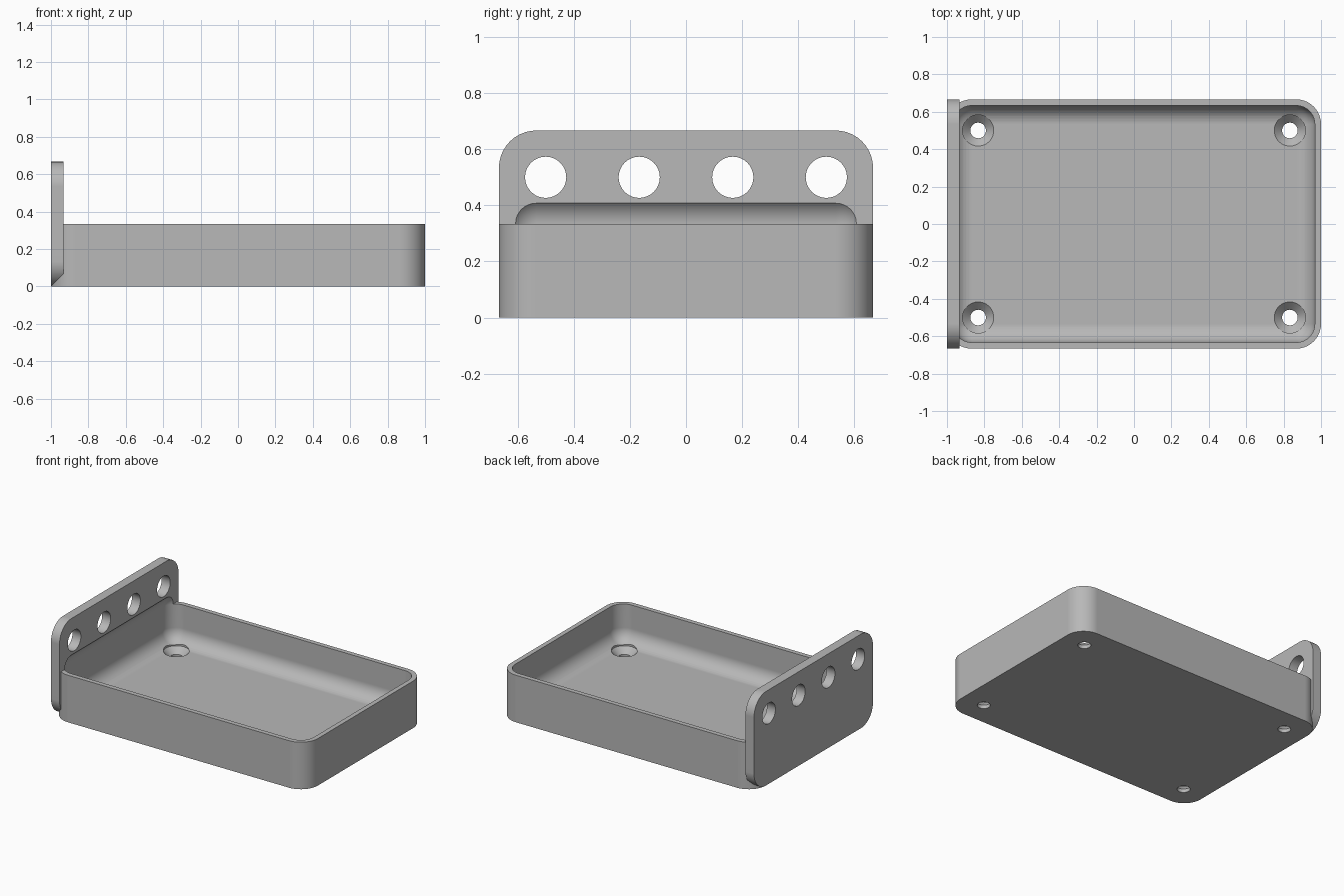
import bpy, bmesh, math
from mathutils import Matrix, Vector

# Remove the default cube
cube = bpy.data.objects.get("Cube")
if cube:
    bpy.data.objects.remove(cube, do_unlink=True)

# Single grey material
grey = bpy.data.materials.new("plain grey")
grey.use_nodes = True
grey.diffuse_color = (0.48, 0.48, 0.48, 1)
grey.node_tree.nodes["Principled BSDF"].inputs["Base Color"].default_value = (0.48, 0.48, 0.48, 1)

U = 1 / 30          # design unit
SEG = 10            # segments per rounded corner


def finish(name, bm):
    bmesh.ops.recalc_face_normals(bm, faces=bm.faces)
    mesh = bpy.data.meshes.new(name)
    bm.to_mesh(mesh)
    bm.free()
    mesh.materials.append(grey)
    ob = bpy.data.objects.new(name, mesh)
    bpy.context.collection.objects.link(ob)
    return ob


def rounded_box(name, lo, hi, radius, axis=None):
    """Box between two corners; rounds edges along one axis, or all edges."""
    lo, hi = Vector(lo) * U, Vector(hi) * U
    bm = bmesh.new()
    bmesh.ops.create_cube(bm, size=1)
    bmesh.ops.scale(bm, vec=hi - lo, verts=bm.verts)
    bmesh.ops.translate(bm, vec=(lo + hi) / 2, verts=bm.verts)
    edges = [e for e in bm.edges if axis is None or
             abs((e.verts[0].co - e.verts[1].co).normalized()[axis]) > 0.9]
    bmesh.ops.bevel(bm, geom=edges, offset=radius * U, offset_type='OFFSET',
                    segments=SEG, profile=0.5, affect='EDGES')
    return finish(name, bm)


def lathe(name, profile, centre, tilt=None):
    """Solid of revolution from (radius, height) pairs, with flat ends."""
    bm = bmesh.new()
    n = 48
    rings = [[bm.verts.new((r * U * math.cos(k * math.tau / n),
                            r * U * math.sin(k * math.tau / n), h * U))
              for k in range(n)] for r, h in profile]
    for a, b in zip(rings, rings[1:]):
        for k in range(n):
            j = (k + 1) % n
            bm.faces.new((a[k], a[j], b[j], b[k]))
    bm.faces.new(rings[0][::-1])
    bm.faces.new(rings[-1])
    if tilt:
        bmesh.ops.rotate(bm, matrix=tilt, verts=bm.verts)
    bmesh.ops.translate(bm, vec=Vector(centre) * U, verts=bm.verts)
    return finish(name, bm)


def boolean(target, other, operation):
    mod = target.modifiers.new("boolean", 'BOOLEAN')
    mod.operation = operation
    mod.solver = 'EXACT'
    mod.object = other
    bpy.context.view_layer.objects.active = target
    bpy.ops.object.modifier_apply(modifier=mod.name)
    bpy.data.objects.remove(other, do_unlink=True)


# Tray body joined with the upright end plate
tray = rounded_box("tray_with_end_plate", (-30, -20, 0), (30, 20, 10), 4, axis=2)
plate = rounded_box("end_plate", (-30, -20, 0), (-28, 20, 20), 4, axis=0)
boolean(tray, plate, 'UNION')

# Hollow with filleted edges, biting slightly into the end plate
hollow = rounded_box("hollow", (-29, -19, 2), (29, 19, 13), 3)
boolean(tray, hollow, 'DIFFERENCE')

# Countersunk screw holes in the floor
for x in (-25, 25):
    for y in (-15, 15):
        screw = lathe("screw_hole", [(1.25, -1), (1.25, 0.75), (2.5, 2), (2.5, 6)], (x, y, 0))
        boolean(tray, screw, 'DIFFERENCE')

# Row of round holes through the end plate
for y in (-15, -5, 5, 15):
    hole = lathe("plate_hole", [(2.2, -2), (2.2, 2)], (-29, y, 15),
                 Matrix.Rotation(math.pi / 2, 3, 'Y'))
    boolean(tray, hole, 'DIFFERENCE')

# Smooth curved surfaces, keep edges sharp and flats flat
bpy.ops.object.select_all(action='DESELECT')
tray.select_set(True)
bpy.context.view_layer.objects.active = tray
bpy.ops.object.shade_smooth_by_angle(angle=math.radians(25))
weighted = tray.modifiers.new("weighted normals", 'WEIGHTED_NORMAL')
weighted.keep_sharp = True
